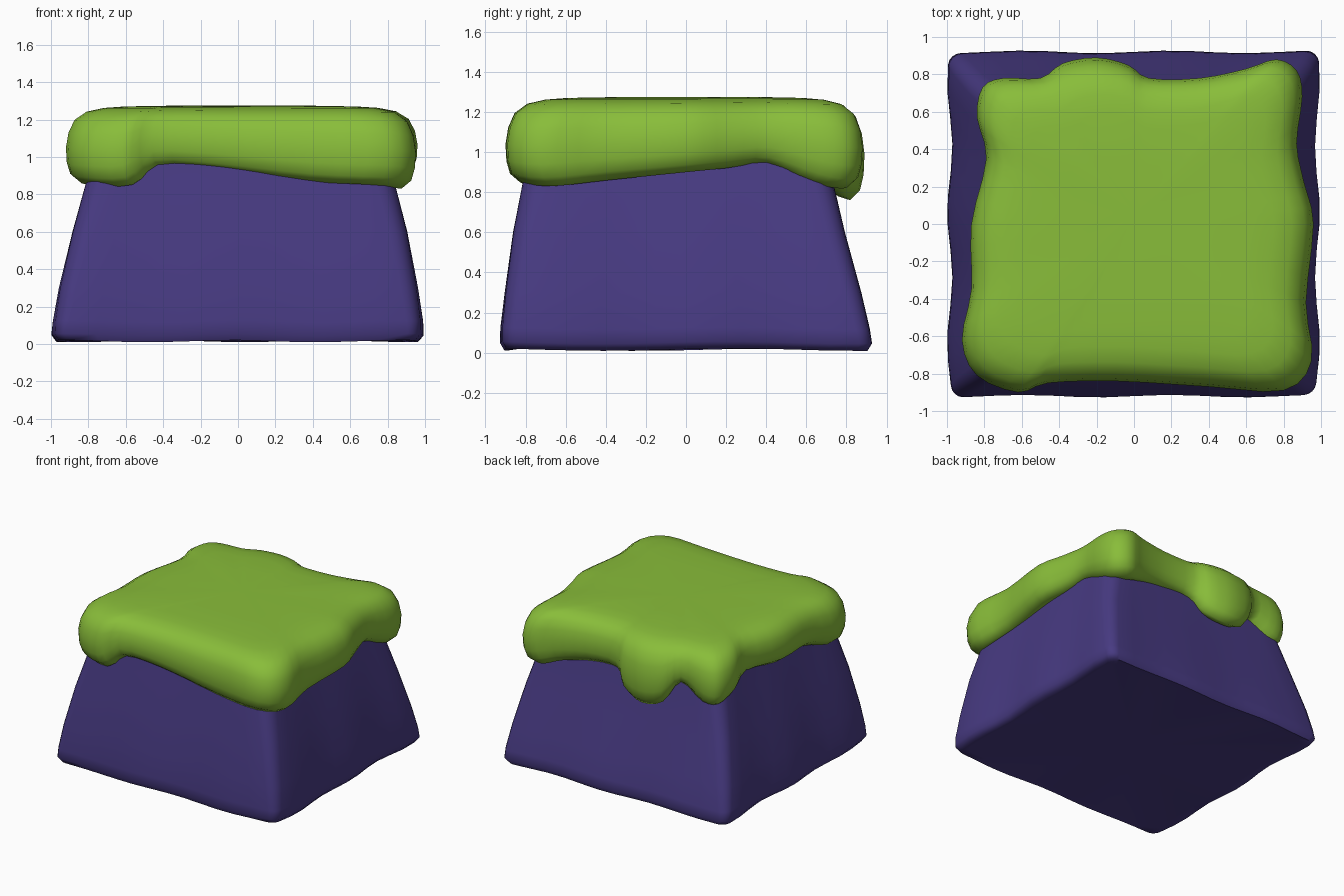
import bpy
import bmesh
import math
from mathutils import Vector

default_cube = bpy.data.objects.get("Cube")
if default_cube:
    bpy.data.objects.remove(default_cube, do_unlink=True)


def make_material(name, colour):
    material = bpy.data.materials.new(name)
    material.use_nodes = True
    material.diffuse_color = (*colour, 1)
    shader = material.node_tree.nodes["Principled BSDF"]
    shader.inputs["Base Color"].default_value = (*colour, 1)
    shader.inputs["Roughness"].default_value = 0.8
    return material


def loft(name, rings, material, angle):
    """Join closed rings of equal length, cap both ends and shade smoothly."""
    bm = bmesh.new()
    loops = [[bm.verts.new(point) for point in ring] for ring in rings]
    count = len(loops[0])
    for lower, upper in zip(loops, loops[1:]):
        for i in range(count):
            j = (i + 1) % count
            bm.faces.new((lower[i], lower[j], upper[j], upper[i]))
    for loop in (loops[0], loops[-1]):
        centre = sum((v.co for v in loop), Vector()) / count
        hub = bm.verts.new(centre)
        for i in range(count):
            bm.faces.new((loop[i], loop[(i + 1) % count], hub))
    bmesh.ops.recalc_face_normals(bm, faces=bm.faces)
    mesh = bpy.data.meshes.new(name)
    bm.to_mesh(mesh)
    bm.free()
    mesh.materials.append(material)
    obj = bpy.data.objects.new(name, mesh)
    bpy.context.collection.objects.link(obj)
    bpy.ops.object.select_all(action="DESELECT")
    obj.select_set(True)
    bpy.context.view_layer.objects.active = obj
    bpy.ops.object.shade_smooth_by_angle(angle=math.radians(angle))
    return obj


def body_ring(left, right, front, back, z, radius, wobble):
    """Rounded rectangle with a slightly wavy edge."""
    corners = [(right, back), (left, back), (left, front), (right, front)]
    arcs = []
    for k, (x, y) in enumerate(corners):
        centre = Vector((x - math.copysign(radius, x), y - math.copysign(radius, y), z))
        turns = [math.pi / 2 * (k + step / 4) for step in range(5)]
        arcs.append([centre + radius * Vector((math.cos(a), math.sin(a), 0)) for a in turns])
    ring = []
    for k, arc in enumerate(arcs):
        start, end = arc[-1], arcs[(k + 1) % 4][0]
        ring += arc + [start.lerp(end, step / 12) for step in range(1, 12)]
    for p in ring:
        p.x += wobble * math.sin(9 * p.y + 1) * math.copysign(1, p.x) * (abs(p.x) > 0.7)
        p.y += wobble * 0.5 * math.sin(8 * p.x) * (abs(p.y) > 0.7)
        p.z += wobble * 0.4 * math.sin(7 * p.x + 5 * p.y)
    return ring


def smooth_loop(points, steps):
    """Closed Catmull-Rom curve through the points."""
    result = []
    count = len(points)
    for i in range(count):
        a, b, c, d = (Vector(points[(i + k) % count]) for k in (-1, 0, 1, 2))
        for s in range(steps):
            t = s / steps
            result.append(b + (c - a) * t / 2 + (a - 2.5 * b + 2 * c - d / 2) * t * t
                          + (1.5 * (b - c) + (d - a) / 2) * t ** 3)
    return result


purple = make_material("deep purple", (0.064, 0.043, 0.225))
green = make_material("slime green", (0.25, 0.51, 0.042))

# Tapered soft block: left, right, front, back, height, corner radius, wobble
body_levels = [
    (-0.9, 0.9, -0.84, 0.84, 0.02, 0.06, 0.005),
    (-0.96, 0.95, -0.9, 0.9, 0.015, 0.06, 0.014),
    (-0.985, 0.98, -0.92, 0.92, 0.05, 0.06, 0.014),
    (-0.98, 0.98, -0.92, 0.91, 0.12, 0.07, 0.012),
    (-0.95, 0.955, -0.9, 0.87, 0.3, 0.08, 0.008),
    (-0.88, 0.9, -0.86, 0.79, 0.6, 0.09, 0.005),
    (-0.81, 0.835, -0.81, 0.73, 0.86, 0.1, 0.003),
    (-0.76, 0.79, -0.78, 0.69, 1.05, 0.1, 0),
]
loft("body", [body_ring(*level) for level in body_levels], purple, 60)

# Rim of the dripping cover: x, y and height of the lower edge
rim = [
    (-0.92, -0.62, 0.87), (-0.84, -0.81, 0.85), (-0.62, -0.9, 0.85),
    (-0.46, -0.85, 0.95), (-0.1, -0.84, 0.93), (0.4, -0.87, 0.87),
    (0.8, -0.89, 0.85), (0.95, -0.73, 0.83), (0.92, -0.42, 0.86),
    (0.96, 0, 0.9), (0.91, 0.22, 0.92), (0.87, 0.43, 0.94),
    (0.9, 0.68, 0.85), (0.87, 0.82, 0.82), (0.76, 0.88, 0.83),
    (0.6, 0.83, 0.88), (0.35, 0.78, 0.92), (0.08, 0.78, 0.92),
    (-0.03, 0.85, 0.81), (-0.2, 0.89, 0.76), (-0.38, 0.86, 0.8),
    (-0.5, 0.78, 0.96), (-0.7, 0.78, 0.85), (-0.81, 0.73, 0.83),
    (-0.84, 0.57, 0.9), (-0.79, 0.35, 0.96), (-0.87, 0, 0.94),
    (-0.87, -0.35, 0.94),
]
outline = smooth_loop(rim, 3)

# Rounded lip section: inward scale, fraction of the height above the lower edge
lip = [(0.74, 0.2), (0.85, 0.04), (0.92, 0), (0.975, 0.1), (0.995, 0.25), (1, 0.45),
       (0.985, 0.65), (0.95, 0.82), (0.88, 0.93), (0.78, 0.98), (0.66, 1), (0.4, 1.01)]
top = 1.27
cover_rings = [[(p.x * scale, p.y * scale, p.z + (top - p.z) * rise) for p in outline]
               for scale, rise in lip]
loft("slime_cover", cover_rings, green, 80)
